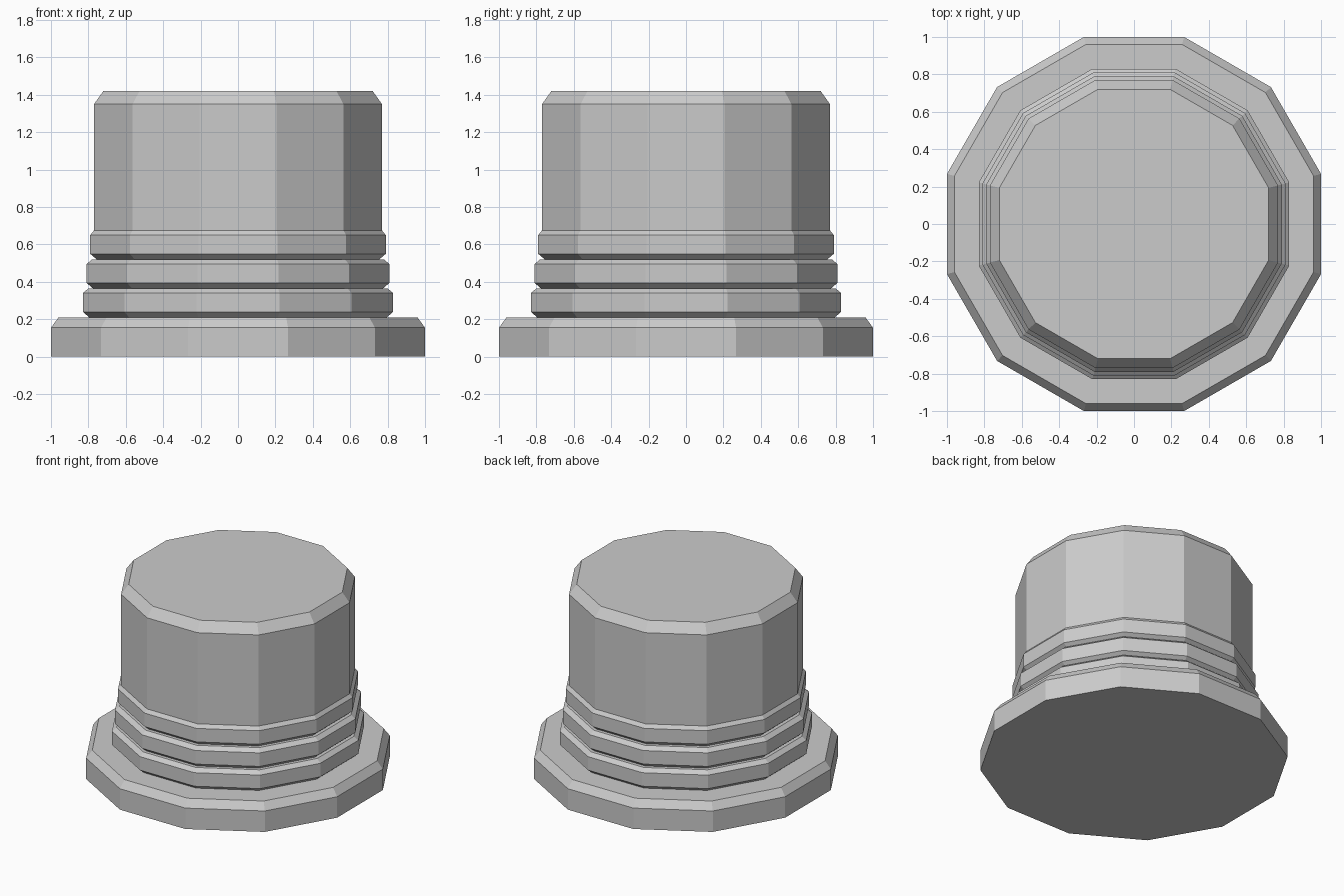
import bpy, bmesh
from math import cos, sin, pi

if "Cube" in bpy.data.objects:
    bpy.data.objects.remove(bpy.data.objects["Cube"])

SIDES = 12

# Profile as (distance from axis to flat face, height)
profile = [(1.0, 0.0), (1.0, 0.155), (0.96, 0.21)]            # chamfered flange
for r, z in ((0.83, 0.21), (0.81, 0.365), (0.79, 0.52)):      # three stepped ribs
    profile += [(r - 0.035, z), (r, z + 0.03), (r, z + 0.13), (r - 0.03, z + 0.155)]
profile[-1] = (0.77, 0.675)
profile += [(0.77, 1.35), (0.72, 1.42)]                       # cap with chamfered top


def lathe(name, points):
    """Sweep a profile round a polygon whose flats face the axes."""
    bm = bmesh.new()
    rings = []
    for apothem, z in points:
        rad = apothem / cos(pi / SIDES)
        angles = [(i + 0.5) * 2 * pi / SIDES for i in range(SIDES)]
        rings.append([bm.verts.new((rad * cos(a), rad * sin(a), z)) for a in angles])
    for low, high in zip(rings, rings[1:]):
        for i in range(SIDES):
            j = (i + 1) % SIDES
            bm.faces.new((low[i], low[j], high[j], high[i]))
    bm.faces.new(rings[0][::-1])
    bm.faces.new(rings[-1])
    mesh = bpy.data.meshes.new(name)
    bm.to_mesh(mesh)
    bm.free()
    obj = bpy.data.objects.new(name, mesh)
    bpy.context.collection.objects.link(obj)
    return obj


lathe("ribbed_plug", profile)
